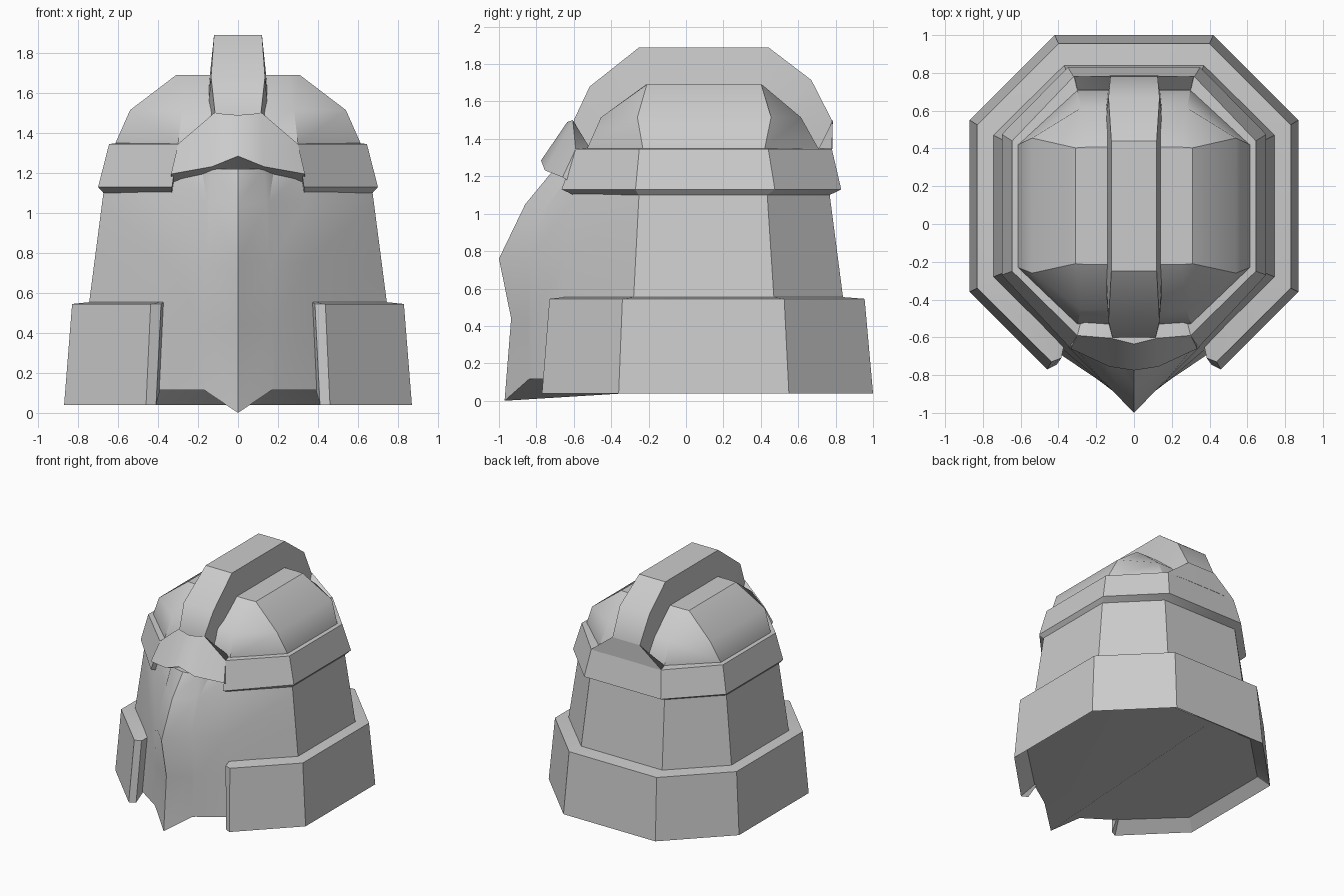
import bpy, bmesh
from math import radians


def loft(name, rows, loop=False, cap_start=False, cap_end=False, angle=30):
    """Skin rows of points given for the x >= 0 half, mirrored and welded at x = 0."""
    bm = bmesh.new()
    for s in (1, -1):
        grid = [[bm.verts.new((s * x, y, z)) for x, y, z in r] for r in rows]
        n = len(grid[0])
        for a, b in zip(grid, grid[1:]):
            for i in range(n if loop else n - 1):
                j = (i + 1) % n
                bm.faces.new((a[i], a[j], b[j], b[i]))
        if cap_start:
            bm.faces.new(grid[0])
        if cap_end:
            bm.faces.new(grid[-1])
    bmesh.ops.remove_doubles(bm, verts=bm.verts[:], dist=1e-4)
    bmesh.ops.recalc_face_normals(bm, faces=bm.faces[:])
    mesh = bpy.data.meshes.new(name)
    bm.to_mesh(mesh)
    bm.free()
    ob = bpy.data.objects.new(name, mesh)
    bpy.context.collection.objects.link(ob)
    bpy.ops.object.select_all(action='DESELECT')
    ob.select_set(True)
    bpy.context.view_layer.objects.active = ob
    bpy.ops.object.shade_smooth_by_angle(angle=radians(angle))
    return ob


def octagon_path(bx, by, sx, y1, y0, fx, fy, z):
    """Half octagon from back centre round to the front end."""
    return [(0, by, z), (bx, by, z), (sx, y1, z), (sx, y0, z), (fx, fy, z)]


# face and side walls: nose ridge, cheek crease, eye, cheek edge, side corners
walls = []
for z, nose, mid, eye, cheek in [
        (0.115, -0.97, (0.17, -0.84), (0.19, -0.825), (0.39, -0.69)),
        (0.44, -0.935, (0.165, -0.84), (0.18, -0.83), (0.375, -0.665)),
        (0.76, -1.00, (0.155, -0.84), (0.17, -0.83), (0.355, -0.645)),
        (1.05, -0.86, (0.145, -0.745), (0.155, -0.735), (0.34, -0.62)),
        (1.22, -0.72, (0.13, -0.69), (0.18, -0.61), (0.33, -0.565))]:
    d = (z - 0.55) * 0.13
    walls.append([
        (0, nose, 0 if z < 0.2 else z),
        (*mid, z), (*eye, z), (*cheek, z),
        (0.745 - d, -0.28 + 0.4 * d, z),
        (0.745 - d, 0.47 - 0.5 * d, z),
        (0.37 - 0.4 * d, 0.84 - d, z),
        (0, 0.84 - d, z)])
loft("face_and_walls", walls, cap_start=True, cap_end=True)

# neck guard, open at the front with chamfered ends; its underside slopes up to the walls
guard = [
    octagon_path(0.42, 1.0, 0.87, 0.55, -0.36, 0.46, -0.77, 0.04),
    octagon_path(0.40, 0.955, 0.83, 0.525, -0.34, 0.437, -0.73, 0.545),
    octagon_path(0.36, 0.83, 0.735, 0.46, -0.27, 0.385, -0.64, 0.555),
    octagon_path(0.39, 0.89, 0.795, 0.49, -0.30, 0.41, -0.67, 0.115)]
ends = [(0.41, -0.745, 0.04), (0.385, -0.71, 0.545),
        (0.37, -0.64, 0.555), (0.39, -0.67, 0.115)]
loft("neck_guard", [list(s) for s in zip(*guard)] + [ends], loop=True, cap_end=True)

# brow band round the sides and back
band = [
    octagon_path(0.34, 0.768, 0.673, 0.435, -0.255, 0.33, -0.60, 1.10),
    octagon_path(0.35, 0.83, 0.70, 0.475, -0.27, 0.33, -0.665, 1.13),
    octagon_path(0.32, 0.78, 0.645, 0.44, -0.25, 0.30, -0.59, 1.345),
    octagon_path(0.29, 0.70, 0.60, 0.42, -0.24, 0.28, -0.51, 1.35)]
loft("brow_band", [list(s) for s in zip(*band)], loop=True, cap_end=True)

# dome
dome = []
for z, front, fx, sx, y0, y1, back in [
        (1.20, -0.53, 0.30, 0.615, -0.23, 0.42, 0.71),
        (1.345, -0.53, 0.30, 0.615, -0.23, 0.42, 0.71),
        (1.515, -0.455, 0.28, 0.54, -0.26, 0.455, 0.615),
        (1.69, -0.215, 0.25, 0.31, -0.21, 0.403, 0.407)]:
    dome.append([(0, front, z), (fx, front, z), (sx, y0, z),
                 (sx, y1, z), (fx, back, z), (0, back, z)])
loft("dome", dome, cap_start=True, cap_end=True, angle=33)

# crest: half width, outer profile point, inner profile point
crest = []
for w, y, z, yi, zi in [
        (0.12, -0.60, 1.35, -0.45, 1.30), (0.115, -0.60, 1.50, -0.42, 1.42),
        (0.135, -0.515, 1.68, -0.33, 1.50), (0.12, -0.25, 1.89, -0.18, 1.60),
        (0.12, 0.44, 1.89, 0.36, 1.60), (0.135, 0.67, 1.715, 0.52, 1.50),
        (0.125, 0.78, 1.50, 0.60, 1.42), (0.125, 0.78, 1.34, 0.62, 1.30)]:
    crest.append([(0, y, z), (w, y, z), (0.15, yi, zi), (0, yi, zi)])
loft("crest", crest, cap_start=True, cap_end=True)

# brow plate above the eyes: lip, top, back, underside
loft("brow_plate", [
    [(0, -0.775, 1.285), (0, -0.635, 1.49), (0, -0.53, 1.36), (0, -0.64, 1.22)],
    [(0.13, -0.755, 1.232), (0.12, -0.605, 1.50), (0.15, -0.53, 1.35), (0.13, -0.62, 1.195)],
    [(0.335, -0.66, 1.195), (0.30, -0.59, 1.345), (0.28, -0.51, 1.345), (0.33, -0.57, 1.14)],
], loop=True, cap_end=True)

# back plate blending the crest into the band
loft("back_plate", [
    [(0, 0.782, 1.345), (0, 0.785, 1.50), (0, 0.68, 1.40), (0, 0.68, 1.34)],
    [(0.14, 0.782, 1.345), (0.125, 0.785, 1.50), (0.14, 0.71, 1.35), (0.14, 0.71, 1.34)],
    [(0.32, 0.78, 1.34), (0.315, 0.78, 1.35), (0.30, 0.71, 1.35), (0.30, 0.71, 1.34)],
], loop=True, cap_end=True)
